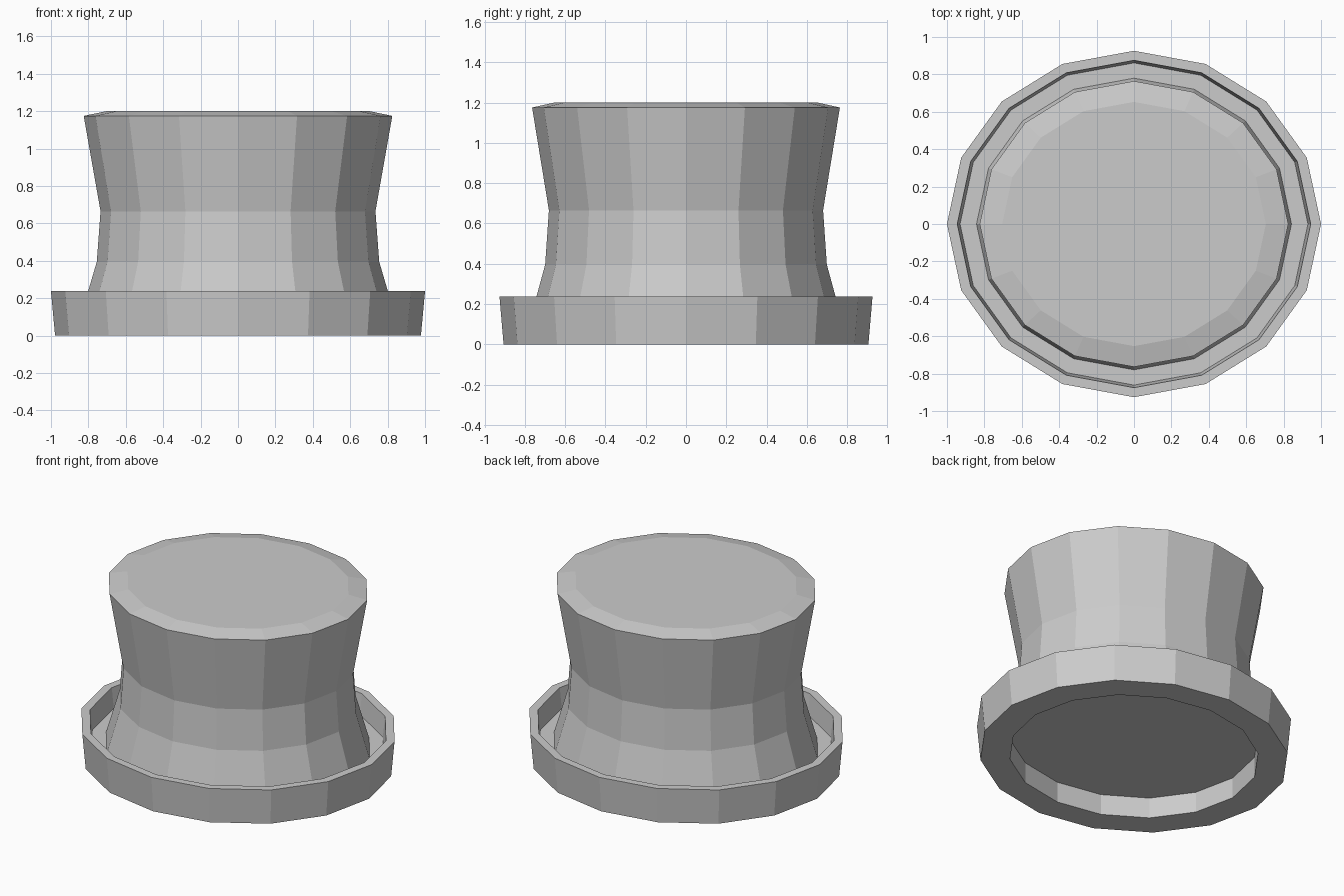
import bpy
import bmesh
from math import cos, sin, tau

if "Cube" in bpy.data.objects:
    bpy.data.objects.remove(bpy.data.objects["Cube"])

SIDES = 16
DEPTH = 0.926  # the hat is slightly narrower front to back


def lathe(name, profile, closed=False):
    """Spin an (r, z) profile into a slightly oval, flat-faced solid."""
    bm = bmesh.new()
    rings = [[bm.verts.new((r * cos(tau * i / SIDES), DEPTH * r * sin(tau * i / SIDES), z))
              for i in range(SIDES)] for r, z in profile]
    pairs = list(zip(rings, rings[1:]))
    if closed:
        pairs.append((rings[-1], rings[0]))
    for a, b in pairs:
        for i in range(SIDES):
            j = (i + 1) % SIDES
            bm.faces.new((a[i], a[j], b[j], b[i]))
    if not closed:
        bm.faces.new(rings[0])
        bm.faces.new(rings[-1])
    bmesh.ops.recalc_face_normals(bm, faces=bm.faces)
    mesh = bpy.data.meshes.new(name)
    bm.to_mesh(mesh)
    bm.free()
    obj = bpy.data.objects.new(name, mesh)
    bpy.context.collection.objects.link(obj)
    return obj


# One continuous shell: head recess, upturned brim, channel, flared crown, bevelled top
lathe("top_hat", [
    (0.79, 0.14), (0.79, 0.0),
    (0.978, 0.0), (1.0, 0.238),
    (0.945, 0.238), (0.93, 0.10),
    (0.842, 0.10), (0.755, 0.395), (0.735, 0.665),
    (0.825, 1.175), (0.705, 1.2),
])
